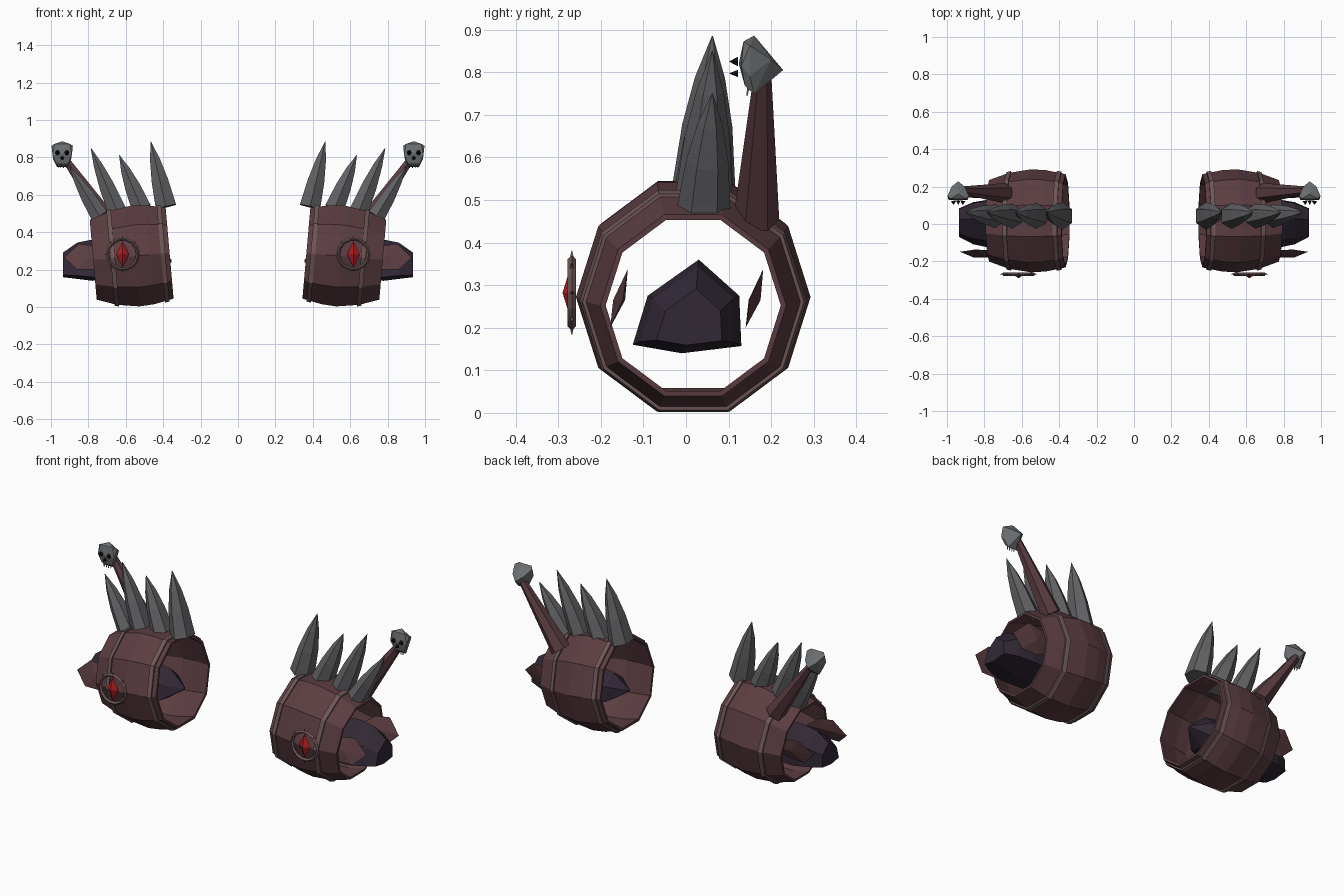
import bpy, bmesh, math
from mathutils import Vector

if "Cube" in bpy.data.objects:
    bpy.data.objects.remove(bpy.data.objects["Cube"])


def material(name, rgb):
    m = bpy.data.materials.new(name)
    m.diffuse_color = (*rgb, 1)
    m.use_nodes = True
    m.node_tree.nodes["Principled BSDF"].inputs["Base Color"].default_value = m.diffuse_color
    return m


LEATHER = material("maroon_leather", (0.105, 0.046, 0.053))
BAND = material("dull_trim", (0.155, 0.095, 0.095))
STEEL = material("grey_spike", (0.120, 0.120, 0.130))
BONE = material("grey_skull", (0.150, 0.160, 0.168))
ARM = material("dark_purple", (0.031, 0.021, 0.036))
RED = material("red_gem", (0.42, 0.012, 0.014))
BLACK = material("black", (0.006, 0.006, 0.008))


def finish(name, bm, mat):
    """Turn a bmesh into a flat-shaded object mirrored across x = 0."""
    bmesh.ops.recalc_face_normals(bm, faces=bm.faces)
    me = bpy.data.meshes.new(name)
    bm.to_mesh(me)
    bm.free()
    me.materials.append(mat)
    ob = bpy.data.objects.new(name, me)
    bpy.context.collection.objects.link(ob)
    mod = ob.modifiers.new("mirror", 'MIRROR')
    mod.use_mirror_merge = False
    return ob


def loft(name, rings, mat, closed=False):
    """Skin rings of equal length; cap the ends or join them in a loop."""
    bm = bmesh.new()
    vs = [[bm.verts.new(p) for p in ring] for ring in rings]
    n = len(vs[0])
    pairs = list(zip(vs, vs[1:])) + ([(vs[-1], vs[0])] if closed else [])
    for a, b in pairs:
        for i in range(n):
            j = (i + 1) % n
            bm.faces.new((a[i], a[j], b[j], b[i]))
    if not closed:
        bm.faces.new(vs[0])
        bm.faces.new(vs[-1])
    return finish(name, bm, mat)


def hull(name, points, mat):
    bm = bmesh.new()
    for p in points:
        bm.verts.new(p)
    res = bmesh.ops.convex_hull(bm, input=bm.verts)
    loose = [v for v in bm.verts if not v.link_faces]
    bmesh.ops.delete(bm, geom=loose, context='VERTS')
    return finish(name, bm, mat)


def taper(name, base, tip, profile, mat, sides=6, depth=1.0):
    """Straight spike; profile holds (fraction along, radius)."""
    base, tip = Vector(base), Vector(tip)
    axis = (tip - base).normalized()
    v = Vector((0, 1, 0))
    v = (v - axis * v.dot(axis)).normalized()
    u = v.cross(axis)
    rings = []
    for f, r in profile:
        c = base.lerp(tip, f)
        rings.append([c + u * r * math.cos(a) + v * r * depth * math.sin(a)
                      for a in (math.tau * (i + 0.5) / sides for i in range(sides))])
    return loft(name, rings, mat)


# Tilted ten-sided cuff
CT, ST = math.cos(math.radians(5)), math.sin(math.radians(5))


def cuff_ring(s, r):
    ring = []
    for i in range(10):
        a = math.tau * i / 10
        y, h = r * 0.97 * math.cos(a), r * math.sin(a)
        ring.append((0.55 + s * CT + h * ST, 0.017 + y, 0.272 - s * ST + h * CT))
    return ring


cuff_profile = [(-0.185, 0.257), (-0.08, 0.279), (0.0, 0.284), (0.12, 0.264), (0.225, 0.225),
                (0.225, 0.212), (0.12, 0.250), (0.0, 0.270), (-0.08, 0.265), (-0.185, 0.243)]
loft("cuff", [cuff_ring(s, r) for s, r in cuff_profile], LEATHER, closed=True)

# Raised trim bands
for name, s, r0, r1 in (("inner_band", -0.15, 0.271, 0.275), ("outer_band", 0.12, 0.275, 0.268)):
    section = [(s - 0.012, r0), (s + 0.012, r1), (s + 0.012, r1 - 0.016), (s - 0.012, r0 - 0.016)]
    loft(name, [cuff_ring(a, b) for a, b in section], BAND, closed=True)

# Row of four spikes along the top
spikes = [((0.385, 0.535), (0.467, 0.885), 0.064), ((0.515, 0.525), (0.635, 0.812), 0.060),
          ((0.645, 0.510), (0.787, 0.850), 0.058), ((0.740, 0.485), (0.900, 0.750), 0.054)]
for i, ((bx, bz), (tx, tz), r) in enumerate(spikes):
    taper(f"spike_{i + 1}", (bx, 0.042, bz), (tx, 0.062, tz),
          [(0, r), (0.4, r * 0.80), (0.72, r * 0.48), (1, 0.001)], STEEL, 6, 1.15)

# Horn behind the spikes
taper("horn", (0.69, 0.165, 0.455), (0.93, 0.18, 0.80),
      [(0, 0.054), (0.5, 0.037), (1, 0.020)], LEATHER, 6)

# Skull on the horn tip
SX = 0.94
half = [(0.040, 0.135, 0.872), (0.057, 0.150, 0.862), (0.052, 0.130, 0.815),
        (0.048, 0.150, 0.790), (0.032, 0.138, 0.768), (0.028, 0.160, 0.748),
        (0.035, 0.200, 0.830)]
pts = [(SX + s * x, y, z) for x, y, z in half for s in (-1, 1)]
hull("skull", pts + [(SX, 0.16, 0.886), (SX, 0.228, 0.805), (SX, 0.124, 0.82)], BONE)
for name, dx, z, r in (("left_socket", -0.025, 0.825, 0.013),
                       ("right_socket", 0.025, 0.825, 0.013), ("nose_hole", 0, 0.797, 0.010)):
    c = (SX + dx, 0.122, z)
    ring = [(c[0] + r * math.cos(math.tau * k / 6), c[1], z + r * math.sin(math.tau * k / 6))
            for k in range(6)]
    hull(name, ring + [(c[0], 0.101, z)], BLACK)
for k in range(4):
    x = SX - 0.021 + 0.014 * k
    taper(f"tooth_{k + 1}", (x, 0.148, 0.772), (x, 0.143, 0.744), [(0, 0.005), (1, 0.002)], BONE, 4)

# Dark arm running through the cuff
outline = [(0.03, 0.36), (0.125, 0.275), (0.13, 0.157), (-0.01, 0.14), (-0.125, 0.16), (-0.09, 0.275)]


def arm_ring(x, k, dz=0.0):
    return [(x, 0.015 + (y - 0.015) * k, 0.225 + dz + (z - 0.225) * k) for y, z in outline]


loft("arm", [arm_ring(0.355, 0.06, 0.02), arm_ring(0.45, 0.72, 0.01), arm_ring(0.58, 0.95),
             arm_ring(0.78, 1.0), arm_ring(0.86, 0.88), arm_ring(0.935, 0.60, -0.015)], ARM)

# Curved side blades between arm and cuff
leaf = [(0.66, 0.25), (0.76, 0.325), (0.85, 0.338), (0.93, 0.265), (0.86, 0.20), (0.76, 0.20)]
for name, y0 in (("front_blade", -0.157), ("back_blade", 0.161)):
    def lean(z, x):
        return y0 + 0.30 * (z - 0.27) + (0.01 if x > 0.9 else 0) * (1 if y0 < 0 else -1)
    rim = [(x, lean(z, x), z) for x, z in leaf]
    hull(name, rim + [(0.79, y0 - 0.014, 0.265), (0.79, y0 + 0.014, 0.265)], LEATHER)

# Medallion ring on the front
EX, EY, EZ = 0.617, -0.268, 0.282
rings = []
for i in range(14):
    a = math.tau * i / 14
    rings.append([(EX + (0.081 + dr) * math.cos(a), EY + dy, EZ + (0.081 + dr) * math.sin(a))
                  for dr, dy in ((-0.009, 0), (0, -0.010), (0.009, 0), (0, 0.010))])
loft("medallion_ring", rings, BAND, closed=True)

# Small thorns around the ring
for i in range(8):
    a = math.tau * i / 8
    d = Vector((math.cos(a), 0, math.sin(a)))
    c = Vector((EX, EY, EZ))
    taper(f"thorn_{i + 1}", c + d * 0.08, c + d * 0.099, [(0, 0.007), (1, 0.001)], BAND, 4)

# Red slit gem
hull("gem", [(EX, EY, EZ + 0.070), (EX, EY, EZ - 0.070), (EX - 0.034, EY, EZ), (EX + 0.034, EY, EZ),
             (EX, EY - 0.022, EZ), (EX, EY + 0.010, EZ)], RED)
